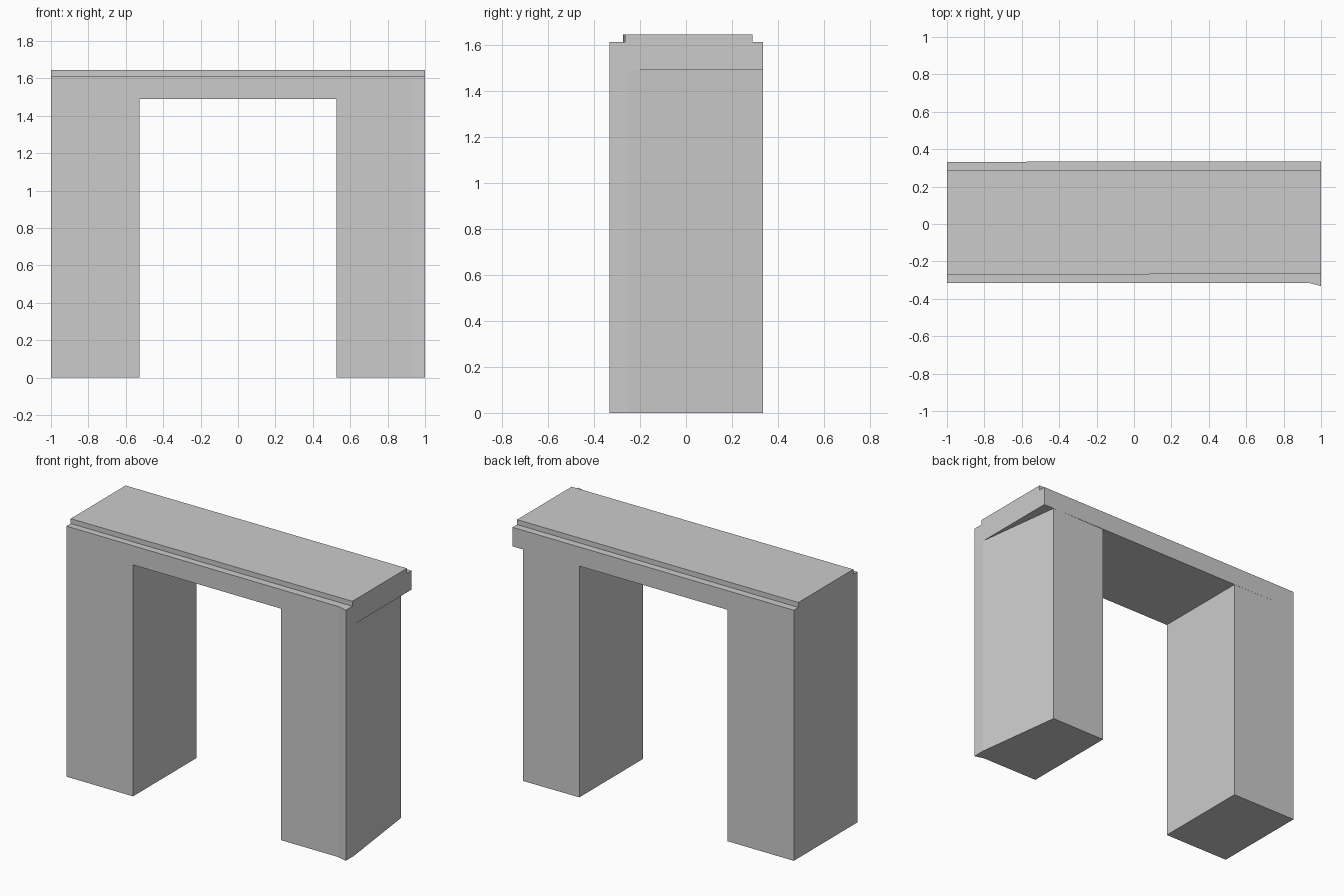
import bpy, bmesh

if "Cube" in bpy.data.objects:
    bpy.data.objects.remove(bpy.data.objects["Cube"])

BEAM_Z, LEDGE_Z, TOP_Z = 1.49, 1.613, 1.645
INNER = 0.527


def prism(name, outline, z0, z1, bottom=True, top=True):
    """Vertical prism from a counter-clockwise plan outline."""
    bm = bmesh.new()
    low = [bm.verts.new((x, y, z0)) for x, y in outline]
    high = [bm.verts.new((x, y, z1)) for x, y in outline]
    n = len(outline)
    for i in range(n):
        j = (i + 1) % n
        bm.faces.new((low[i], low[j], high[j], high[i]))
    if bottom:
        bm.faces.new(low[::-1])
    if top:
        bm.faces.new(high)
    mesh = bpy.data.meshes.new(name)
    bm.to_mesh(mesh)
    bm.free()
    obj = bpy.data.objects.new(name, mesh)
    bpy.context.collection.objects.link(obj)
    return obj


# Left pillar, a plain rectangle in plan (top is closed by the lintel)
prism("left_pillar",
      [(-1, -0.315), (-INNER, -0.315), (-INNER, 0.332), (-1, 0.332)],
      0, BEAM_Z, top=False)

# Right pillar, flared at the front corner and tapering in toward the back
prism("right_pillar",
      [(INNER, -0.315), (0.935, -0.315), (1, -0.332), (1, -0.25),
       (0.925, 0.335), (INNER, 0.332)],
      0, BEAM_Z, top=False)

# Lintel spanning both pillars, overhanging the right pillar at the back
prism("lintel",
      [(-1, -0.315), (0.935, -0.315), (1, -0.332), (1, 0.335),
       (0.55, 0.335), (-1, 0.332)],
      BEAM_Z, LEDGE_Z)

# Narrower cap slab that leaves a ledge along front and back
prism("cap_slab",
      [(-1, -0.273), (1, -0.265), (1, 0.29), (-1, 0.285)],
      LEDGE_Z, TOP_Z, bottom=False)
